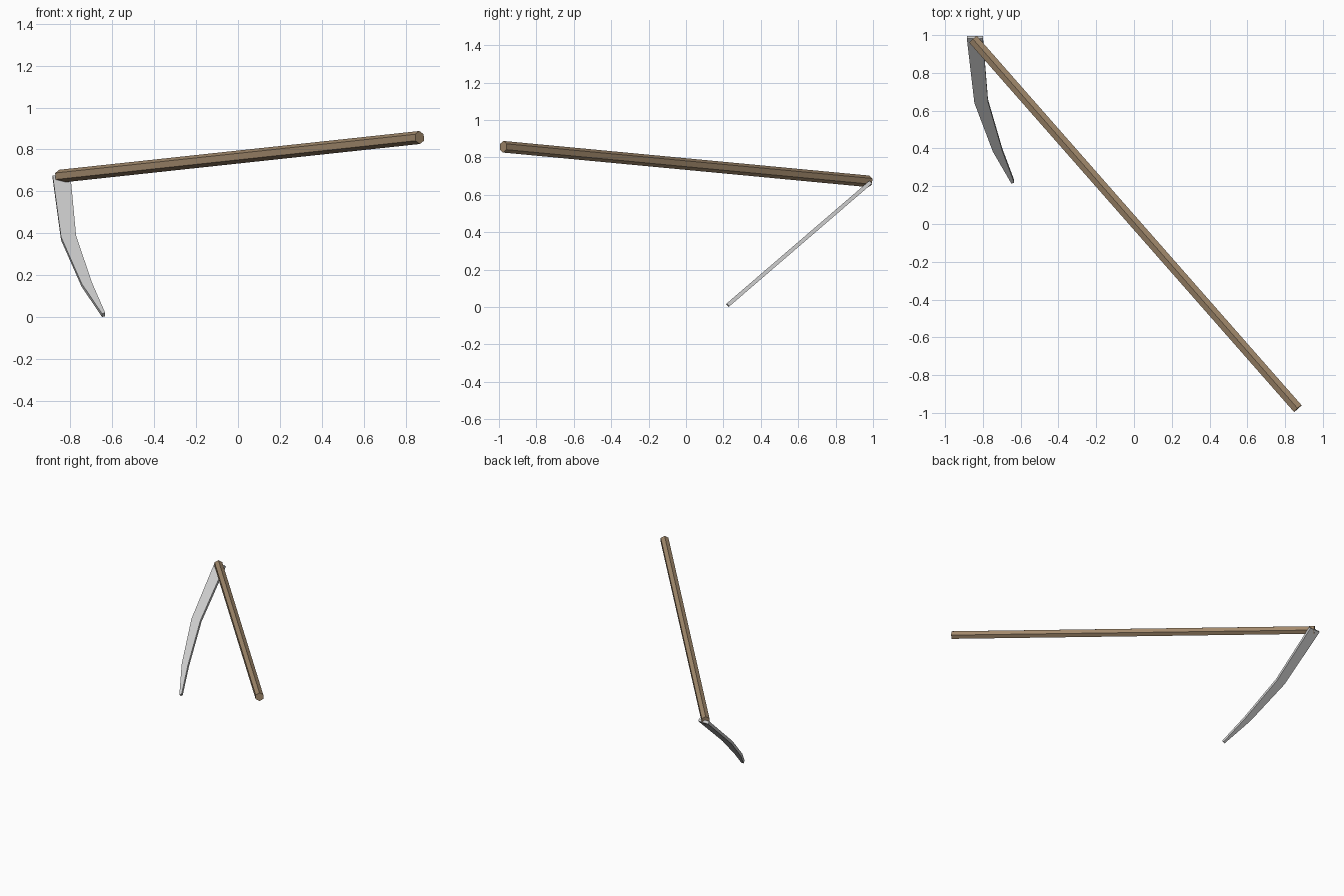
import bpy, bmesh, math
from mathutils import Vector, Matrix

if "Cube" in bpy.data.objects:
    bpy.data.objects.remove(bpy.data.objects["Cube"])


def finish(bm, name, color=None):
    bmesh.ops.recalc_face_normals(bm, faces=bm.faces)
    me = bpy.data.meshes.new(name)
    bm.to_mesh(me)
    bm.free()
    ob = bpy.data.objects.new(name, me)
    bpy.context.collection.objects.link(ob)
    if color:
        mat = bpy.data.materials.new(name + "_material")
        mat.diffuse_color = color
        mat.use_nodes = True
        mat.node_tree.nodes["Principled BSDF"].inputs["Base Color"].default_value = mat.diffuse_color
        me.materials.append(mat)
    return ob


# Handle: hexagonal pole with a ridge on top
a = Vector((-0.852, 0.978, 0.672))
b = Vector((0.867, -0.977, 0.857))
axis = (b - a).normalized()
side = axis.cross(Vector((0, 0, 1))).normalized()
up = side.cross(axis)
bm = bmesh.new()
rot = Matrix((up, side, axis)).transposed().to_4x4()
bmesh.ops.create_cone(bm, cap_ends=True, segments=6, radius1=0.031, radius2=0.031,
                      depth=(b - a).length, matrix=Matrix.Translation((a + b) / 2) @ rot)
# turn the prism if a flat rather than a vertex points up
top = max(((v.co - (a + b) / 2).dot(up) for v in bm.verts))
if top < 0.03:
    bmesh.ops.rotate(bm, verts=bm.verts, cent=(a + b) / 2,
                     matrix=Matrix.Rotation(math.radians(30), 3, axis))
finish(bm, "handle", (0.36, 0.25, 0.15, 1))

# Blade: flat curved outline (x, z) lying in a sloping plane
outer = [(-0.885, 0.668), (-0.845, 0.375), (-0.747, 0.153), (-0.649, 0.008)]
inner = [(-0.634, 0.012), (-0.697, 0.156), (-0.773, 0.38), (-0.80, 0.668)]
slope = 0.86
normal = Vector((0, -slope, 1)).normalized()
bm = bmesh.new()
mids = [Vector((x, 0.223 + (z - 0.01) / slope, z)) for x, z in outer + inner]
upper = [bm.verts.new(p + normal * 0.0105) for p in mids]
lower = [bm.verts.new(p - normal * 0.0105) for p in mids]
n = len(mids)
for i in range(n // 2 - 1):
    for ring in (upper, lower):
        bm.faces.new((ring[i], ring[i + 1], ring[n - 2 - i], ring[n - 1 - i]))
for i in range(n):
    j = (i + 1) % n
    bm.faces.new((upper[i], upper[j], lower[j], lower[i]))
finish(bm, "blade")
